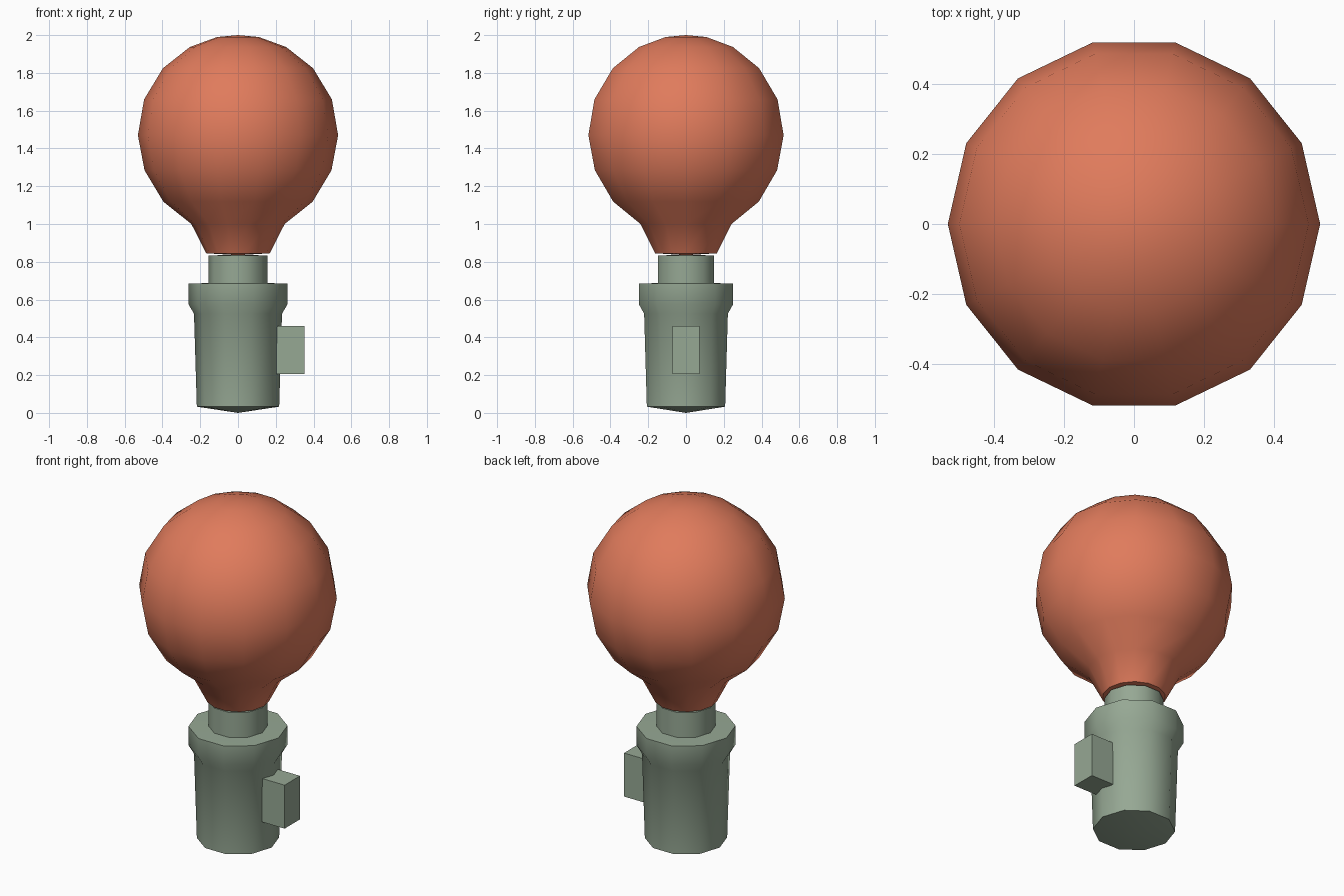
import bpy, bmesh, math

old = bpy.data.objects.get("Cube")
if old:
    bpy.data.objects.remove(old, do_unlink=True)


def material(name, rgb):
    m = bpy.data.materials.new(name)
    m.use_nodes = True
    m.diffuse_color = (*rgb, 1)
    m.node_tree.nodes["Principled BSDF"].inputs["Base Color"].default_value = (*rgb, 1)
    return m


def finish(name, bm, mat, smooth=True):
    bmesh.ops.recalc_face_normals(bm, faces=bm.faces)
    mesh = bpy.data.meshes.new(name)
    bm.to_mesh(mesh)
    bm.free()
    mesh.materials.append(mat)
    ob = bpy.data.objects.new(name, mesh)
    bpy.context.collection.objects.link(ob)
    if smooth:
        bpy.ops.object.select_all(action="DESELECT")
        ob.select_set(True)
        bpy.context.view_layer.objects.active = ob
        bpy.ops.object.shade_smooth_by_angle(angle=math.radians(45))
    return ob


def lathe(name, profile, sides, mat):
    """Spin (radius, height) points round z; both ends lie on the axis."""
    bm = bmesh.new()
    rings = []
    for r, z in profile:
        count = sides if r else 1
        turns = [math.tau * i / sides for i in range(count)]
        rings.append([bm.verts.new((r * math.cos(a), r * math.sin(a), z)) for a in turns])
    for low, high in zip(rings, rings[1:]):
        for i in range(sides):
            j = (i + 1) % sides
            corners = [low[i % len(low)], low[j % len(low)],
                       high[j % len(high)], high[i % len(high)]]
            bm.faces.new(list(dict.fromkeys(corners)))
    return finish(name, bm, mat)


orange = material("terracotta orange", (0.745, 0.198, 0.107))
green = material("sage green", (0.305, 0.392, 0.296))

# Globe with a tapered throat
lathe("bulb", [(0, 0.835), (0.168, 0.845), (0.247, 1.0), (0.395, 1.118),
               (0.495, 1.285), (0.53, 1.47), (0.497, 1.66), (0.397, 1.825),
               (0.255, 1.937), (0.11, 1.99), (0, 2.0)], 14, orange)

# Tapered socket with a flared collar
lathe("socket", [(0, 0), (0.218, 0.033), (0.233, 0.525), (0.262, 0.575),
                 (0.262, 0.685), (0, 0.69)], 10, green)

# Narrow neck joining socket and bulb
lathe("neck", [(0, 0.68), (0.157, 0.68), (0.157, 0.833), (0, 0.838)], 10, green)

# Switch block on the left side
bm = bmesh.new()
bmesh.ops.create_cube(bm, size=1)
bmesh.ops.scale(bm, verts=bm.verts, vec=(0.146, 0.142, 0.254))
bmesh.ops.translate(bm, verts=bm.verts, vec=(0.278, 0, 0.333))
finish("switch_block", bm, green, smooth=False)
